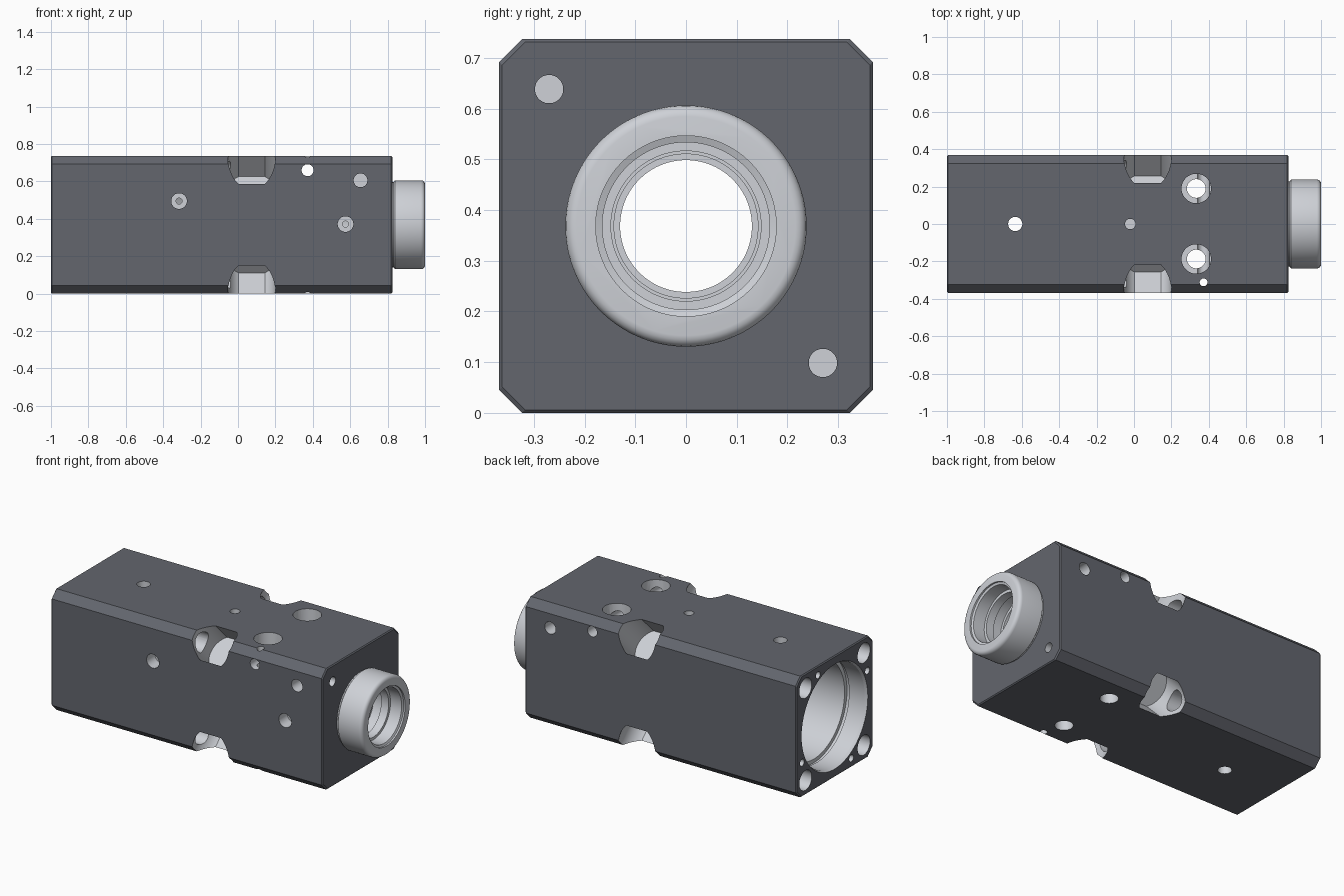
import bpy, bmesh, math
from mathutils import Vector

if "Cube" in bpy.data.objects:
    bpy.data.objects.remove(bpy.data.objects["Cube"])

H = 0.3685   # half width of the block and height of its main axis
CH = 0.045   # long edge chamfer


def material(name, color):
    m = bpy.data.materials.new(name)
    m.diffuse_color = color
    m.use_nodes = True
    m.node_tree.nodes["Principled BSDF"].inputs["Base Color"].default_value = m.diffuse_color
    return m


DARK = material("dark_coating", (0.125, 0.133, 0.155, 1))
BARE = material("bare_metal", (0.62, 0.64, 0.68, 1))


def finish(name, bm, mat):
    bmesh.ops.recalc_face_normals(bm, faces=bm.faces[:])
    me = bpy.data.meshes.new(name)
    bm.to_mesh(me)
    bm.free()
    me.materials.append(mat)
    ob = bpy.data.objects.new(name, me)
    bpy.context.collection.objects.link(ob)
    return ob


def loft(name, rings, mat):
    bm = bmesh.new()
    loops = [[bm.verts.new(p) for p in ring] for ring in rings]
    n = len(loops[0])
    for a, b in zip(loops, loops[1:]):
        for i in range(n):
            bm.faces.new((a[i], a[(i + 1) % n], b[(i + 1) % n], b[i]))
    bm.faces.new(loops[0])
    bm.faces.new(loops[-1])
    return finish(name, bm, mat)


def lathe(name, origin, direction, profile, seg=32):
    """Solid of revolution; profile holds (distance along axis, radius)."""
    q = Vector(direction).to_track_quat('Z', 'Y')
    rings = []
    for s, r in profile:
        rings.append([Vector(origin) + q @ Vector((
            r * math.cos(2 * math.pi * (i + 0.5) / seg),
            r * math.sin(2 * math.pi * (i + 0.5) / seg), s)) for i in range(seg)])
    return loft(name, rings, BARE)


def octagon(x, inset):
    w, c = H - inset, CH
    pts = [(w, w - c), (w - c, w), (c - w, w), (-w, w - c),
           (-w, c - w), (c - w, -w), (w - c, -w), (w, c - w)]
    return [(x, y, z + H) for y, z in pts]


# chamfered block
block = loft("valve_block", [octagon(-1, 0.006), octagon(-0.994, 0),
                             octagon(0.819, 0), octagon(0.825, 0.006)], DARK)


def combine(tool, op='DIFFERENCE'):
    mod = block.modifiers.new("cut", 'BOOLEAN')
    mod.operation = op
    mod.solver = 'EXACT'
    mod.material_mode = 'TRANSFER'
    mod.object = tool
    bpy.context.view_layer.objects.active = block
    bpy.ops.object.modifier_apply(modifier=mod.name)
    bpy.data.objects.remove(tool, do_unlink=True)


def drill(origin, direction, profile, seg=32):
    combine(lathe("drill_cutter", origin, direction, profile, seg))


def pocket(sy, sz, x=0.073, r=0.1275, flat=0.106, floor=0.257):
    """Diagonal round pocket with two flats, sunk into a long edge."""
    out = Vector((0, sy, sz)).normalized()
    side = Vector((0, -sy, sz)).normalized()
    a0 = math.asin(flat / r)
    arc = [a0 * (i / 10 - 1) for i in range(21)]
    outline = [(r * math.cos(a), r * math.sin(a)) for a in arc]
    outline += [(-u, -v) for u, v in outline]
    rings = [[Vector((x + u, 0, H)) + side * v + out * d for u, v in outline]
             for d in (floor, 0.65)]
    combine(loft("pocket_cutter", rings, BARE))


# round spout with a neck groove and rounded rim
spout = [(0.77, 0.228), (0.832, 0.228), (0.84, 0.238), (0.978, 0.238)]
spout += [(0.978 + 0.022 * math.sin(a), 0.216 + 0.022 * math.cos(a))
          for a in (math.radians(d) for d in (22, 45, 68, 90))]
combine(lathe("spout", (0, 0, H), (1, 0, 0), spout, 96), 'UNION')

# stepped main bore, wide at the left and ringed at the spout
bore = [(-1.1, 0.318), (-1, 0.318), (-0.985, 0.31), (-0.88, 0.31), (-0.88, 0.318),
        (-0.86, 0.318), (-0.86, 0.295), (-0.1, 0.295), (-0.1, 0.13), (0.68, 0.13),
        (0.68, 0.155), (0.75, 0.155), (0.75, 0.142), (0.80, 0.142),
        (0.80, 0.16), (0.86, 0.16), (0.86, 0.148), (0.91, 0.148),
        (0.91, 0.165), (0.985, 0.165), (0.99, 0.178), (1.05, 0.178)]
drill((0, 0, H), (1, 0, 0), bore, 96)

# four diagonal edge pockets, and the bolt holes that lead into them
for sy in (-1, 1):
    for sz in (-1, 1):
        pocket(sy, sz)
        drill((-1.05, sy * 0.28, H + sz * 0.28), (1, 0, 0), [(0, 0.06), (1.08, 0.06)])

# small screw holes around the left bore
for i in range(4):
    a = math.radians(63 + 90 * i)
    drill((-1.05, 0.352 * math.cos(a), H + 0.352 * math.sin(a)), (1, 0, 0),
          [(0, 0.021), (0.2, 0.021)], 20)

# locating holes on the spout face
for s in (-1, 1):
    drill((0.9, s * 0.27, H - s * 0.27), (-1, 0, 0), [(0, 0.028), (0.2, 0.028)])

# front ports: wide mouth, narrow passage into the bore
for x, z, d in ((-0.315, 0.495, 0.3), (0.575, 0.372, 0.36)):
    drill((x, -H - 0.05, z), (0, 1, 0),
          [(0, 0.042), (0.13, 0.042), (0.13, 0.016), (d, 0.016)])

# cross hole and paired blind holes on the front and back
drill((0.372, -0.5, 0.66), (0, 1, 0), [(0, 0.032), (1, 0.032)])
for s in (-1, 1):
    drill((0.655, s * 0.42, 0.606), (0, -s, 0), [(0, 0.037), (0.2, 0.037)])

# vertical holes
drill((-0.635, 0, 0.9), (0, 0, -1), [(0, 0.038), (1, 0.038)])
drill((-0.02, 0, 0.8), (0, 0, -1), [(0, 0.028), (0.14, 0.028)])
drill((0.372, -0.312, 0.9), (0, 0, -1), [(0, 0.021), (1, 0.021)], 20)
for y in (-0.187, 0.19):
    drill((0.333, y, 0.8), (0, 0, -1),
          [(0, 0.079), (0.14, 0.079), (0.14, 0.05), (0.9, 0.05)])

# smooth round walls, crisp edges
bpy.ops.object.select_all(action='DESELECT')
block.select_set(True)
bpy.context.view_layer.objects.active = block
bpy.ops.object.shade_smooth_by_angle(angle=math.radians(25))
